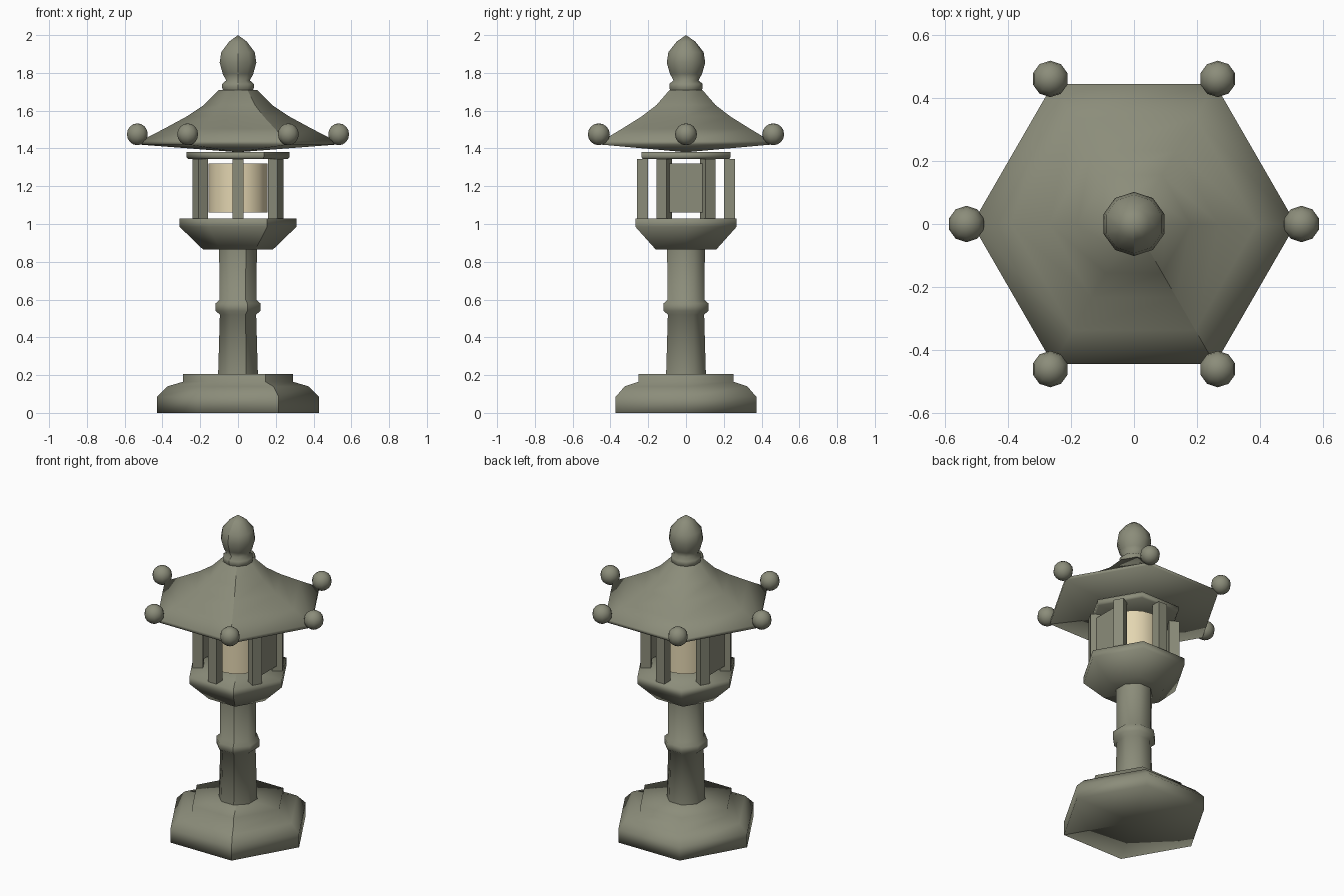
import bpy
from math import cos, sin, pi, radians

cube = bpy.data.objects.get("Cube")
if cube:
    bpy.data.objects.remove(cube, do_unlink=True)


def material(name, rgb):
    mat = bpy.data.materials.new(name)
    mat.use_nodes = True
    mat.diffuse_color = (*rgb, 1)
    bsdf = mat.node_tree.nodes["Principled BSDF"]
    bsdf.inputs["Base Color"].default_value = (*rgb, 1)
    bsdf.inputs["Roughness"].default_value = 0.9
    return mat


stone = material("mossy stone", (0.26, 0.265, 0.195))
paper = material("cream paper", (0.77, 0.67, 0.44))


def lathe(name, profile, sides, turn):
    """Spin a bottom-to-top (radius, z) profile into a smooth faceted solid with one open crease."""
    verts, rings, faces = [], [], []
    for r, z in profile:
        start = len(verts)
        if r == 0:
            verts.append((0, 0, z))
            rings.append([start] * (sides + 1))
        else:
            for j in range(sides + 1):
                a = -pi / 2 + turn + 2 * pi * j / sides
                verts.append((r * cos(a), r * sin(a), z))
            rings.append(list(range(start, start + sides + 1)))
    for low, high in zip(rings, rings[1:]):
        for j in range(sides):
            loop = [low[j], low[j + 1], high[j + 1], high[j]]
            faces.append(list(dict.fromkeys(loop)))
    mesh = bpy.data.meshes.new(name)
    mesh.from_pydata(verts, [], faces)
    mesh.materials.append(stone)
    mesh.polygons.foreach_set("use_smooth", [True] * len(faces))
    obj = bpy.data.objects.new(name, mesh)
    bpy.context.collection.objects.link(obj)
    return obj


def finish(name, mat):
    obj = bpy.context.object
    obj.name = name
    obj.data.materials.append(mat)
    return obj


def box(name, size, radius, z, angle):
    """Block placed at a distance from the axis, turned to face outward."""
    bpy.ops.mesh.primitive_cube_add(
        size=1, location=(radius * cos(angle), radius * sin(angle), z),
        rotation=(0, 0, angle))
    bpy.context.object.scale = size
    return finish(name, stone)


HEX, OCT = pi / 6, pi / 8

# Stepped foot
lathe("base", [(0, 0), (.43, 0), (.43, .085), (.375, .14), (.29, .165),
               (.29, .205), (0, .205)], 6, HEX)

# Tapered column with a ring in the middle
lathe("column", [(.114, .2), (.104, .52), (.128, .54), (.128, .58),
                 (.106, .6), (.108, .87)], 8, OCT)

# Flared platform below the light chamber
lathe("platform", [(0, .865), (.185, .865), (.309, .985), (.309, 1.03),
                   (0, 1.03)], 6, HEX)

# Light chamber: six posts, two solid side panels, glowing core
for i in range(6):
    box(f"post_{i + 1}", (.06, .06, .315), .23, 1.1875, HEX + i * pi / 3)
for side, angle in (("left", 0), ("right", pi)):
    box(f"{side}_panel", (.02, .2, .26), .2, 1.19, angle)

bpy.ops.mesh.primitive_cylinder_add(vertices=16, radius=.157, depth=.26,
                                    location=(0, 0, 1.19))
finish("lamp_core", paper)
bpy.ops.object.shade_smooth_by_angle(angle=radians(40))

# Plate on top of the posts
lathe("chamber_cap", [(0, 1.345), (.265, 1.345), (.273, 1.355), (.273, 1.38),
                      (0, 1.38)], 6, HEX)

# Sweeping roof with a shallow pointed underside
lathe("roof", [(0, 1.38), (.515, 1.42), (.515, 1.44), (.39, 1.505),
               (.27, 1.57), (.18, 1.63), (.1, 1.71), (0, 1.71)], 6, HEX)

# Ball ornaments on the roof corners
for i in range(6):
    a = i * pi / 3
    bpy.ops.mesh.primitive_uv_sphere_add(
        segments=10, ring_count=8, radius=.058,
        location=(.533 * cos(a), .533 * sin(a), 1.475))
    finish(f"corner_ball_{i + 1}", stone)
    bpy.ops.object.shade_smooth()

# Bud-shaped finial on a collar
lathe("finial", [(.08, 1.7), (.088, 1.72), (.088, 1.742), (.066, 1.76),
                 (.085, 1.795), (.102, 1.855), (.093, 1.91), (.05, 1.965),
                 (0, 2)], 10, 0)
